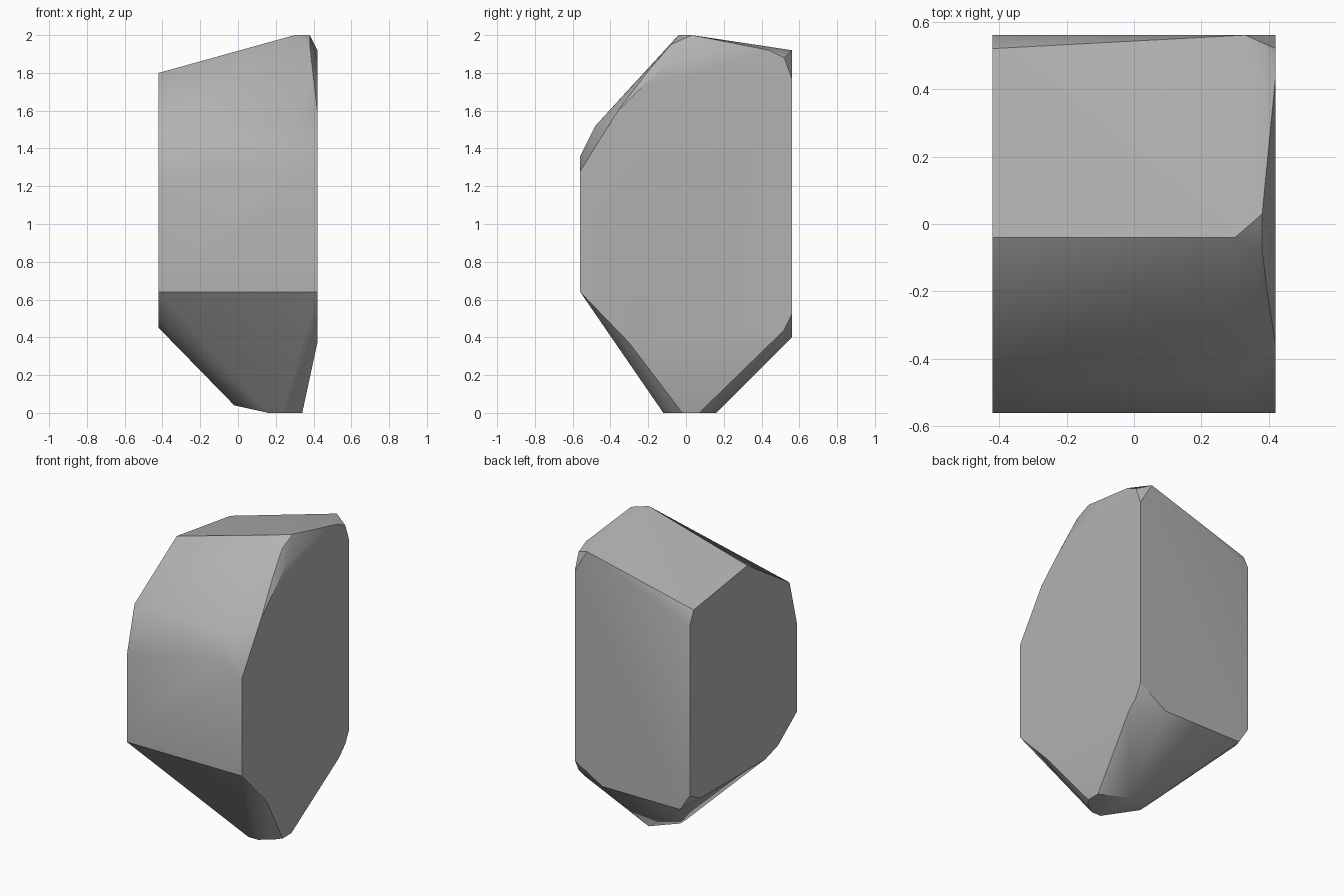
import bpy
import bmesh
import math

# Remove the default cube only
default_cube = bpy.data.objects.get("Cube")
if default_cube:
    bpy.data.objects.remove(default_cube, do_unlink=True)


def flat_material(name, colour):
    """Make a plain matte material of one colour."""
    material = bpy.data.materials.new(name)
    material.use_nodes = True
    material.diffuse_color = colour
    shader = next(n for n in material.node_tree.nodes if n.type == "BSDF_PRINCIPLED")
    shader.inputs["Base Color"].default_value = colour
    shader.inputs["Roughness"].default_value = 0.9
    return material


def outline_x(x, outline):
    """Place a (y, z) outline on a plane of constant x."""
    return [(x, y, z) for y, z in outline]


def outline_y(y, outline):
    """Place an (x, z) outline on a plane of constant y."""
    return [(x, y, z) for x, z in outline]


HALF_WIDTH, HALF_DEPTH = 0.42, 0.56

# Tall flat side on the left
left_side = outline_x(HALF_WIDTH, [
    (-0.56, 0.64), (-0.56, 1.28), (-0.36, 1.6), (-0.24, 1.72), (-0.08, 1.87),
    (0.2, 1.92), (0.44, 1.92), (0.52, 1.88), (0.56, 1.77),
    (0.56, 0.52), (0.52, 0.44), (0.45, 0.37), (-0.3, 0.37), (-0.4, 0.48)])

# Shorter flat side on the right
right_side = outline_x(-HALF_WIDTH, [
    (-0.56, 0.64), (-0.56, 1.21), (-0.48, 1.52), (-0.04, 1.8),
    (0.52, 1.72), (0.56, 1.63), (0.56, 0.51), (0.45, 0.45),
    (-0.23, 0.45), (-0.36, 0.49)])

# Flat back face, between the two sides
back_face = outline_y(HALF_DEPTH, [(0.33, 1.92), (0.22, 0.4), (-0.35, 0.4)])

# Broken shoulder above the front face
shoulder = [(0.27, -HALF_DEPTH, 1.36), (0.29, -0.48, 1.52)]

# Ridge and chipped corner at the top
ridge = [(0.3, -0.04, 2), (0.38, 0.03, 2), (0.38, -0.08, 1.95), (0.395, -0.2, 1.81)]

# Small foot that touches the ground, with a chipped corner
foot = [(x, y, 0) for x, y in [
    (0.34, 0.07), (0.34, -0.02), (0.3, -0.07), (0.23, -0.12),
    (0.16, -0.12), (0.16, 0.16)]]
foot_chip = [(-0.02, 0.09, 0.04), (-0.02, 0.03, 0.04)]

# Wrap the outlines in a single convex stone
bm = bmesh.new()
for point in left_side + right_side + back_face + shoulder + ridge + foot + foot_chip:
    bm.verts.new(point)
hull = bmesh.ops.convex_hull(bm, input=bm.verts[:])
bmesh.ops.delete(bm, geom=[v for v in bm.verts if not v.link_faces], context="VERTS")

# Merge coplanar triangles into broad facets
bmesh.ops.dissolve_limit(bm, angle_limit=math.radians(1),
                         verts=bm.verts[:], edges=bm.edges[:])
bmesh.ops.recalc_face_normals(bm, faces=bm.faces[:])

mesh = bpy.data.meshes.new("rock")
bm.to_mesh(mesh)
bm.free()
mesh.materials.append(flat_material("stone grey", (0.45, 0.45, 0.45, 1)))

rock = bpy.data.objects.new("rock", mesh)
bpy.context.collection.objects.link(rock)

# Soften the shallow creases, keep the strong edges crisp
bpy.ops.object.select_all(action="DESELECT")
rock.select_set(True)
bpy.context.view_layer.objects.active = rock
bpy.ops.object.shade_smooth_by_angle(angle=math.radians(30))
